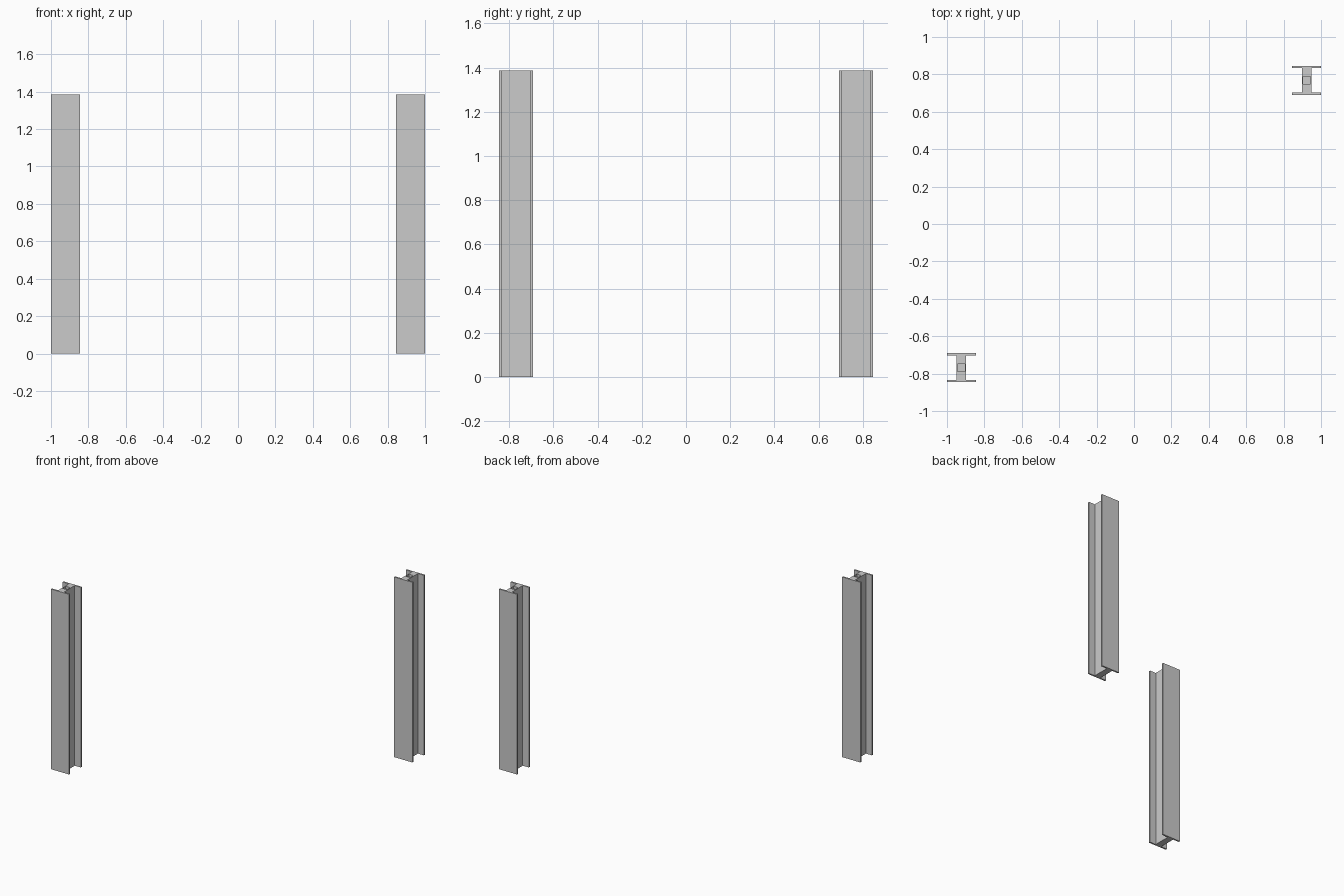
import bpy, bmesh

if "Cube" in bpy.data.objects:
    bpy.data.objects.remove(bpy.data.objects["Cube"])

HEIGHT = 1.386
HALF = 0.077      # half width of the square outline
FLANGE = 0.012    # flange plate thickness
WEB = 0.025       # half thickness of the web
SOCKET = 0.04     # width of the square socket in the web top
DEPTH = 0.02


def make_column(name, cx, cy):
    # H-shaped cross-section, extruded upwards
    inner = HALF - FLANGE
    quarter = [(HALF, HALF), (HALF, inner), (WEB, inner)]
    profile = (quarter
               + [(x, -y) for x, y in reversed(quarter)]
               + [(-x, -y) for x, y in quarter]
               + [(-x, y) for x, y in reversed(quarter)])
    bm = bmesh.new()
    base = bm.faces.new([bm.verts.new((x, y, 0)) for x, y in profile])
    top = bmesh.ops.extrude_face_region(bm, geom=[base], use_keep_orig=True)["geom"]
    verts = [g for g in top if isinstance(g, bmesh.types.BMVert)]
    bmesh.ops.translate(bm, verts=verts, vec=(0, 0, HEIGHT))
    bmesh.ops.recalc_face_normals(bm, faces=bm.faces)
    mesh = bpy.data.meshes.new(name)
    bm.to_mesh(mesh)
    bm.free()
    column = bpy.data.objects.new(name, mesh)
    column.location = (cx, cy, 0)
    bpy.context.collection.objects.link(column)

    # Square socket in the top of the web
    bpy.ops.mesh.primitive_cube_add(size=1, location=(cx, cy, HEIGHT))
    cutter = bpy.context.object
    cutter.name = name + "_socket_cutter"
    cutter.scale = (SOCKET, SOCKET, 2 * DEPTH)
    cutter.hide_render = True
    cutter.display_type = 'WIRE'
    cut = column.modifiers.new("socket", 'BOOLEAN')
    cut.operation = 'DIFFERENCE'
    cut.solver = 'EXACT'
    cut.object = cutter


# Two columns on opposite corners
for name, side in (("front_left_column", -1), ("back_right_column", 1)):
    make_column(name, side * (1 - HALF), side * 0.768)
